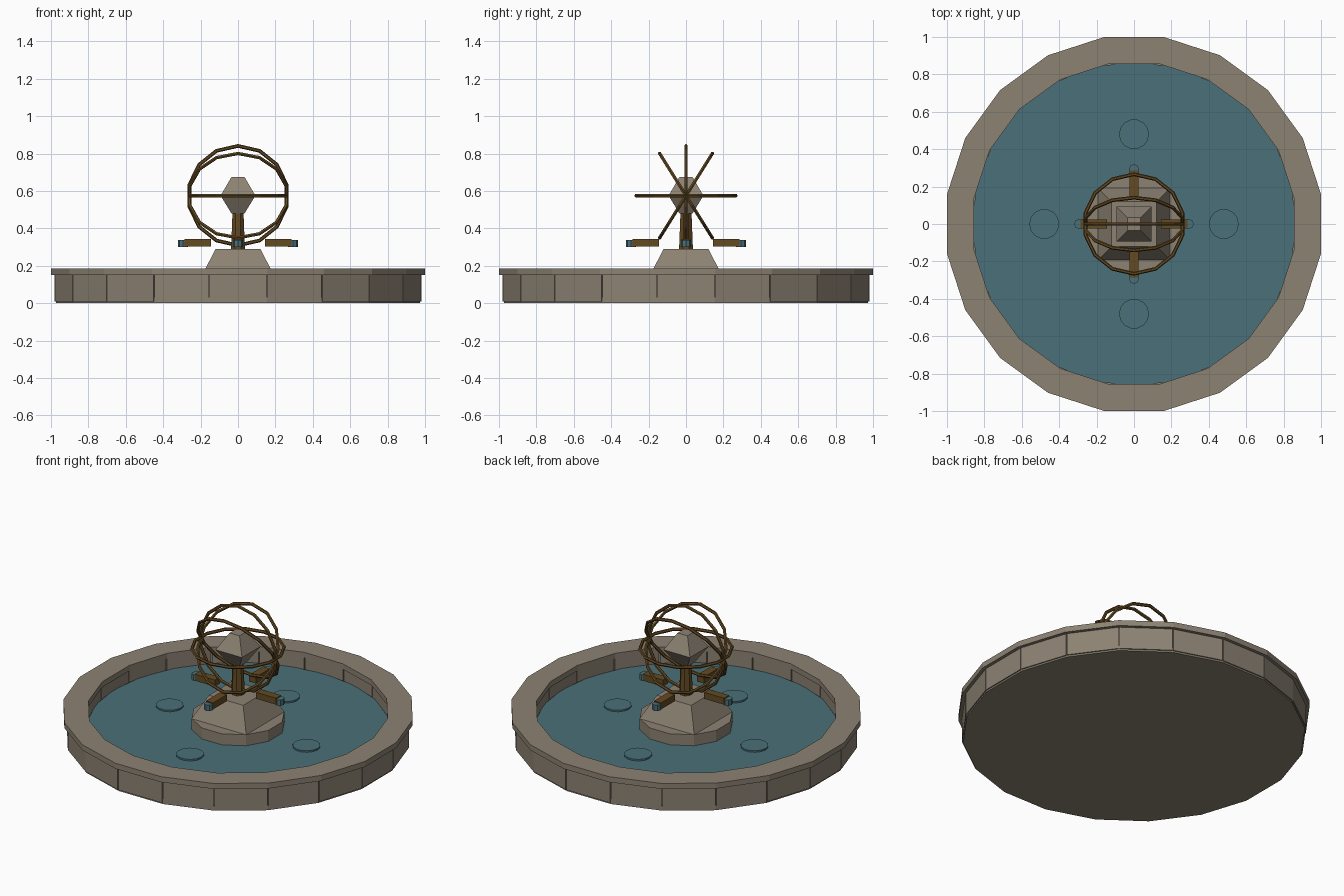
import bpy, bmesh, math
from mathutils import Matrix, Vector

if "Cube" in bpy.data.objects:
    bpy.data.objects.remove(bpy.data.objects["Cube"])

N = 20                                   # sides of the basin
STEP = 2 * math.pi / N


def material(name, rgb):
    m = bpy.data.materials.new(name)
    m.diffuse_color = (*rgb, 1)
    m.use_nodes = True
    m.node_tree.nodes["Principled BSDF"].inputs["Base Color"].default_value = m.diffuse_color
    return m


STONE = material("warm_stone", (0.262, 0.223, 0.171))
WATER = material("pool_water", (0.070, 0.162, 0.191))
BRONZE = material("aged_bronze", (0.127, 0.067, 0.016))


def finish(bm, name, mat):
    bmesh.ops.recalc_face_normals(bm, faces=bm.faces)
    me = bpy.data.meshes.new(name)
    bm.to_mesh(me)
    bm.free()
    me.materials.append(mat)
    ob = bpy.data.objects.new(name, me)
    bpy.context.collection.objects.link(ob)
    return ob


def lathe(name, mat, profile, sides, turn=0.0, closed=False):
    """Low-poly solid of revolution; profile holds (radius, z) points."""
    bm = bmesh.new()
    rings = [[bm.verts.new((r * math.cos(turn + 2 * math.pi * i / sides),
                            r * math.sin(turn + 2 * math.pi * i / sides), z))
              for i in range(sides)] for r, z in profile]
    pairs = list(zip(rings, rings[1:]))
    if closed:
        pairs.append((rings[-1], rings[0]))
    else:
        bm.faces.new(rings[0])
        bm.faces.new(rings[-1])
    for a, b in pairs:
        for i in range(sides):
            j = (i + 1) % sides
            bm.faces.new((a[i], a[j], b[j], b[i]))
    return finish(bm, name, mat)


def box(name, mat, lo, hi, turn=0.0):
    bm = bmesh.new()
    bmesh.ops.create_cube(bm, size=1)
    lo, hi = Vector(lo), Vector(hi)
    for v in bm.verts:
        v.co = (lo + hi) / 2 + v.co * (hi - lo)
    bmesh.ops.rotate(bm, verts=bm.verts, matrix=Matrix.Rotation(turn, 3, 'Z'))
    return finish(bm, name, mat)


def tube(r_in, r_out, z0, z1):
    k = 1 / math.cos(STEP / 2)           # flat distance to corner radius
    return [(r_in * k, z0), (r_out * k, z0), (r_out * k, z1), (r_in * k, z1)]


# Basin: floor, wall core, and overhanging rim
half = STEP / 2
lathe("basin_floor", STONE, [(0.985, 0), (0.985, 0.03)], N, half)
lathe("wall_core", STONE, tube(0.873, 0.97, 0.02, 0.15), N, half, True)
lathe("basin_rim", STONE, tube(0.856, 1.0, 0.15, 0.185), N, half, True)

# Wall blocks with narrow joints
bm = bmesh.new()
for i in range(N):
    rot = Matrix.Rotation(i * STEP, 3, 'Z')
    foot = []
    for r, s in ((0.862, -1), (0.98, -1), (0.98, 1), (0.862, 1)):
        foot.append((r, s * (r * math.tan(half) - 0.003)))
    low = [bm.verts.new(rot @ Vector((x, y, 0.01))) for x, y in foot]
    top = [bm.verts.new(rot @ Vector((x, y, 0.152))) for x, y in foot]
    bm.faces.new(low)
    bm.faces.new(top)
    for a in range(4):
        b = (a + 1) % 4
        bm.faces.new((low[a], low[b], top[b], top[a]))
finish(bm, "wall_blocks", STONE)

# Water surface
lathe("water", WATER, [(0.868, 0.03), (0.868, 0.08)], 24)

# Pedestal: round plinth, square tapered block, bronze stem
lathe("plinth", STONE, [(0.27, 0.03), (0.27, 0.15)], 12, math.pi / 12)
R2 = math.sqrt(2)
lathe("tapered_block", STONE, [(0.192 * R2, 0.15), (0.12 * R2, 0.29)], 4, math.pi / 4)
lathe("stem", BRONZE, [(0.04, 0.29), (0.032, 0.485)], 8, math.pi / 8)

# Faceted stone core
lathe("core_stone", STONE, [(0.035 * R2, 0.48), (0.093 * R2, 0.575), (0.035 * R2, 0.675)],
      4, math.pi / 4)

# Four spouts with outlets, and a ripple disc on the water for each
for i in range(4):
    a = i * math.pi / 2
    c, s = math.cos(a), math.sin(a)
    box(f"spout_{i}", BRONZE, (0.145, -0.025, 0.302), (0.285, 0.025, 0.343), a)
    outlet = lathe(f"outlet_{i}", WATER, [(0.027, 0.30), (0.027, 0.337)], 8)
    outlet.location = (0.293 * c, 0.293 * s, 0)
    ripple = lathe(f"ripple_{i}", WATER, [(0.08, 0.075), (0.08, 0.09)], 14)
    ripple.location = (0.48 * c, 0.48 * s, 0)

# Sphere of four hoops sharing the x axis
for i, tilt in enumerate((0, 58, 90, 122)):
    section = [(0.266 + 0.010 * math.cos(k * math.tau / 6),
                0.010 * math.sin(k * math.tau / 6)) for k in range(6)]
    hoop = lathe(f"hoop_{i}", BRONZE, section, 14, math.pi / 2, True)
    hoop.location = (0, 0, 0.575)
    hoop.rotation_euler = (math.radians(tilt), 0, 0)
